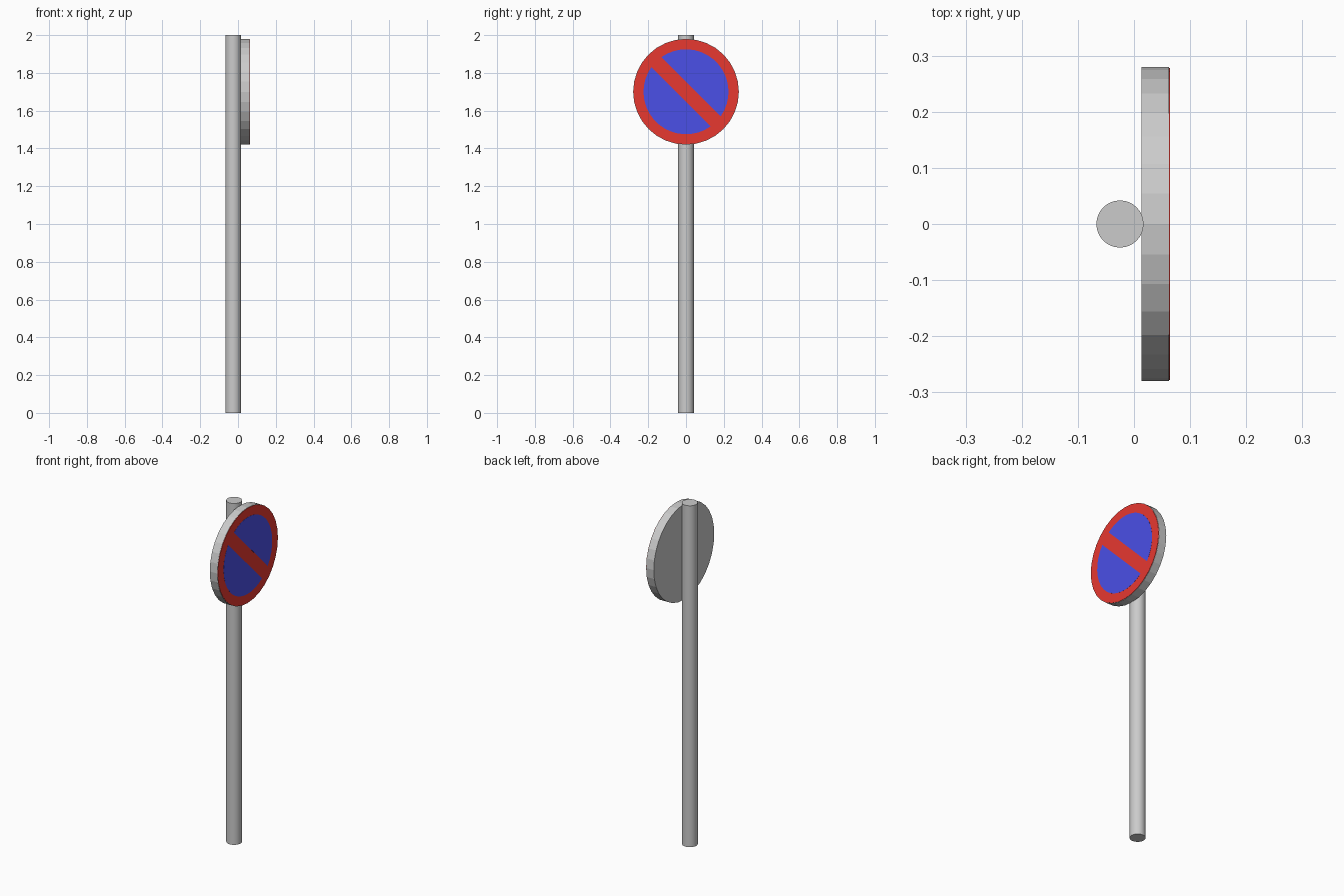
import bpy, bmesh
from math import sin, cos, pi, acos, radians

if "Cube" in bpy.data.objects:
    bpy.data.objects.remove(bpy.data.objects["Cube"])

Z = 1.70          # height of the sign centre
TILT = pi / 4     # direction across the diagonal bar


def material(name, color):
    m = bpy.data.materials.new(name)
    m.diffuse_color = color
    m.use_nodes = True
    m.node_tree.nodes["Principled BSDF"].inputs["Base Color"].default_value = m.diffuse_color
    return m


def slab(name, outline, x0, x1, mat=None):
    """Extrude a (y, z) outline along x."""
    bm = bmesh.new()
    face = bm.faces.new([bm.verts.new((x0, y, Z + z)) for y, z in outline])
    ext = bmesh.ops.extrude_face_region(bm, geom=[face])
    verts = [g for g in ext["geom"] if isinstance(g, bmesh.types.BMVert)]
    bmesh.ops.translate(bm, verts=verts, vec=(x1 - x0, 0, 0))
    bmesh.ops.recalc_face_normals(bm, faces=bm.faces)
    me = bpy.data.meshes.new(name)
    bm.to_mesh(me)
    bm.free()
    ob = bpy.data.objects.new(name, me)
    bpy.context.collection.objects.link(ob)
    if mat:
        me.materials.append(mat)
    return ob


def arc(r, a0, a1, n):
    """n points from angle a0 towards a1, both ends included."""
    return [(r * cos(a0 + (a1 - a0) * i / (n - 1)),
             r * sin(a0 + (a1 - a0) * i / (n - 1))) for i in range(n)]


red = material("sign_red", (0.8, 0.04, 0.03, 1))
blue = material("sign_blue", (0.07, 0.08, 0.8, 1))

# Pole
bpy.ops.mesh.primitive_cylinder_add(vertices=32, radius=0.042, depth=2,
                                    location=(-0.025, 0, 1))
bpy.context.object.name = "pole"
bpy.ops.object.shade_smooth_by_angle(angle=radians(30))

# Sign body and red face plate
slab("sign_body", arc(0.28, 0, 2 * pi, 33)[:-1], 0.013, 0.062)
slab("red_face", arc(0.278, 0, 2 * pi, 33)[:-1], 0.062, 0.064, red)

# Two blue fields, leaving the rim and diagonal bar red
R, HALF_BAR = 0.225, 0.037
spread = acos(HALF_BAR / R)
for side, mid in (("upper", TILT), ("lower", TILT + pi)):
    slab("blue_field_" + side, arc(R, mid - spread, mid + spread, 18),
         0.0635, 0.0645, blue)
